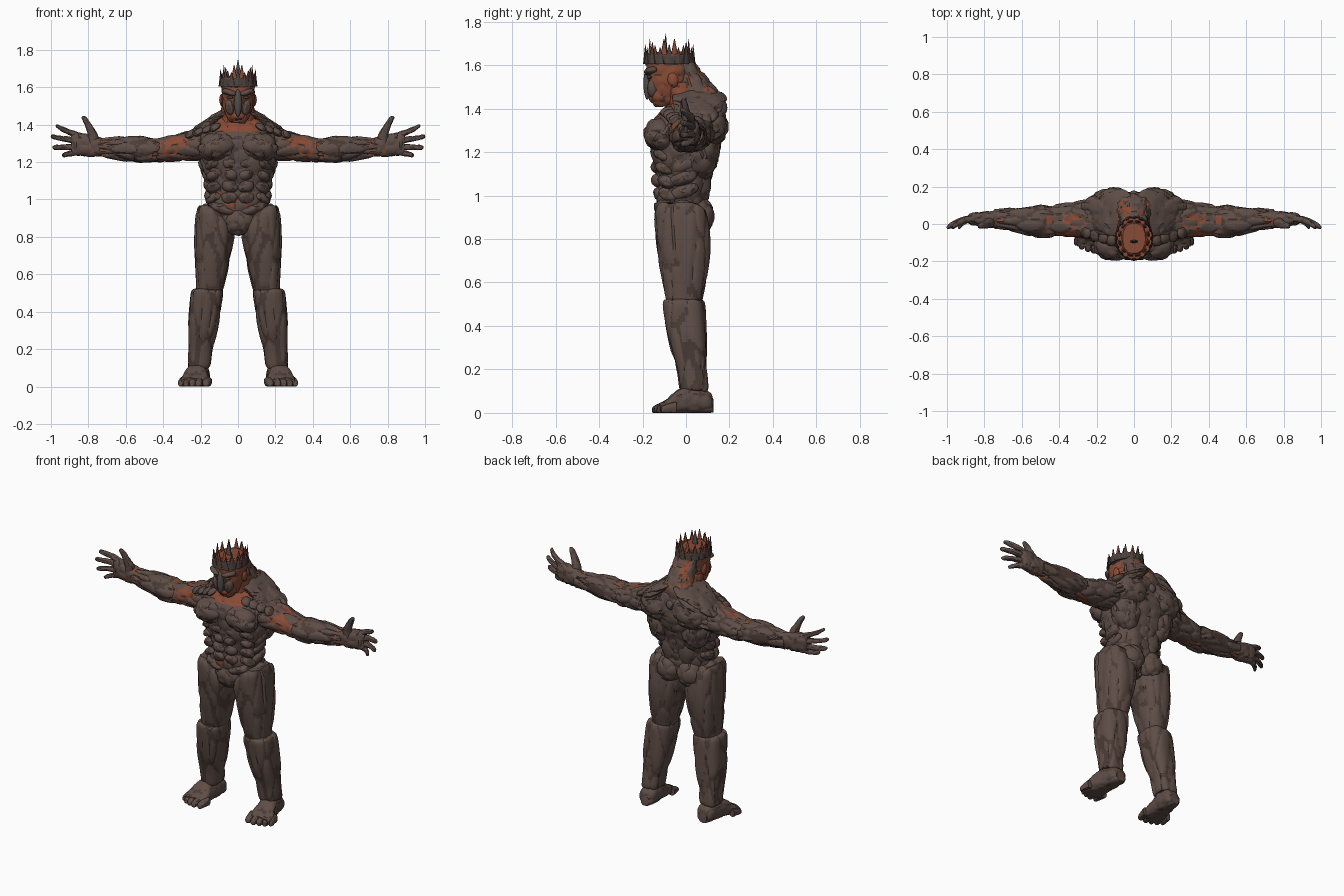
import bpy, bmesh, math
from mathutils import Vector, Matrix, Euler, noise


def material(name, rgb):
    m = bpy.data.materials.new(name)
    m.diffuse_color = (*rgb, 1)
    return m


BARK, CREVICE, EMBER, IRON, CROWN = range(5)
MATS = [material("bark", (.112, .074, .062)), material("crevice", (.07, .044, .036)),
        material("ember_clay", (.25, .07, .036)), material("iron", (.085, .075, .073)),
        material("crown_wood", (.07, .052, .046))]


def bark(c, k):
    return CREVICE if k > .72 else BARK


def ember(c, k):
    return CREVICE if k > .75 else EMBER


def finish(bm, name, freq=(14, 14, 14), amp=.01, paint=bark, mirror=True):
    """Break the surface into bark plates, paint it and make the object."""
    bmesh.ops.recalc_face_normals(bm, faces=bm.faces)
    bm.normal_update()
    bm.verts.index_update()
    crack = []
    for v in bm.verts:
        p = Vector(a * f for a, f in zip(v.co, freq))
        d, pts = noise.voronoi(p)
        k = max(0, 1 - (d[1] - d[0]) / .28)
        h = (math.sin(pts[0].dot(Vector((12.99, 78.23, 37.72)))) * 437.58) % 1
        v.co += v.normal * amp * (h * .7 - k * .8)
        v.co.z = max(v.co.z, 0)
        crack.append(k)
    bm.normal_update()
    for f in bm.faces:
        k = sum(crack[v.index] for v in f.verts) / len(f.verts)
        f.material_index = paint(f.calc_center_median(), k)
        f.smooth = True
    for e in bm.edges:
        e.smooth = e.calc_face_angle(0) < .5
    me = bpy.data.meshes.new(name)
    bm.to_mesh(me)
    bm.free()
    for m in MATS:
        me.materials.append(m)
    ob = bpy.data.objects.new(name, me)
    bpy.context.collection.objects.link(ob)
    if mirror:
        mod = ob.modifiers.new("mirror", 'MIRROR')
        mod.use_mirror_merge = False
    return ob


def loft(name, axis, rings, n=24, m=16, power=2.4, **kw):
    """Skin through rings (t, u, v, ru, rv) placed along an axis."""
    order = {'x': (0, 1, 2), 'y': (1, 0, 2), 'z': (2, 0, 1)}[axis]
    pts = [Vector(r) for r in rings]
    bm = bmesh.new()
    prev = first = None
    for i in range(m + 1):
        s = i / m * (len(pts) - 1)
        j = min(int(s), len(pts) - 2)
        t = s - j
        b, c = pts[j], pts[j + 1]
        a = pts[j - 1] if j else b
        d = pts[j + 2] if j + 2 < len(pts) else c
        r = .5 * (2 * b + (c - a) * t + (2 * a - 5 * b + 4 * c - d) * t * t + (3 * b - a - 3 * c + d) * t ** 3)
        ring = []
        for q in range(n):
            w = math.tau * q / n
            cu, sv = math.cos(w), math.sin(w)
            co = [0, 0, 0]
            co[order[0]] = r[0]
            co[order[1]] = r[1] + r[3] * math.copysign(abs(cu) ** (2 / power), cu)
            co[order[2]] = r[2] + r[4] * math.copysign(abs(sv) ** (2 / power), sv)
            ring.append(bm.verts.new(co))
        if prev:
            for q in range(n):
                bm.faces.new((prev[q], prev[q - 1], ring[q - 1], ring[q]))
        first = first or ring
        prev = ring
    bm.faces.new(first)
    bm.faces.new(prev)
    return finish(bm, name, **kw)


def blob(name, loc, radii, rot=(0, 0, 0), sub=3, **kw):
    """Muscle or plate: a stretched, turned sphere (rotation in degrees)."""
    bm = bmesh.new()
    mx = Matrix.LocRotScale(Vector(loc), Euler([math.radians(a) for a in rot]), Vector(radii))
    bmesh.ops.create_icosphere(bm, subdivisions=sub, radius=1, matrix=mx)
    return finish(bm, name, **kw)


# torso core, with a glowing collar
loft("torso", 'z', [(.83, 0, -.01, .03, .05), (.9, 0, -.015, .13, .1), (.97, 0, -.02, .16, .115),
                    (1.05, 0, -.01, .16, .12), (1.15, 0, -.01, .185, .14), (1.25, 0, 0, .2, .165),
                    (1.33, 0, .005, .21, .165), (1.4, 0, .03, .17, .13), (1.45, 0, .045, .1, .09)],
     n=96, m=60, mirror=False,
     paint=lambda c, k: EMBER if (c.z > 1.36 and c.y < .02 and abs(c.x) < .12)
     or (k > .5 and c.y < -.08 and c.z < 1.05) else bark(c, k))

# chest, belly, flanks and hips
blob("chest_muscle", (.1, -.105, 1.285), (.115, .088, .08), (0, 8, -12), 4, amp=.012)
for i in range(4):
    z = 1.195 - .062 * i
    blob("belly_muscle", (.042, -.128 + .004 * i, z), (.043, .036, .034), (0, -8, 10), amp=.008)
    blob("rib_plate", (.125, -.095 + .006 * i, z - .005), (.05, .05, .028), (0, 25, 35), amp=.008)
    blob("flank_plate", (.162 - .006 * i, -.01, z + .01), (.035, .07, .036), (20, 10, 0), amp=.008)
blob("pelvis_plate", (0, -.085, .885), (.09, .062, .08), mirror=False, sub=4, amp=.008)
blob("belt_plate", (.085, -.085, .955), (.085, .06, .03), (0, -18, 25))
blob("buttock", (.072, .055, .905), (.078, .073, .085), sub=4, amp=.008)

# back muscles and spine
blob("side_back_muscle", (.125, .07, 1.2), (.085, .085, .13), (0, 12, 0), 4, amp=.012)
blob("shoulder_blade", (.11, .11, 1.32), (.125, .08, .1), (0, 15, 0), 4, amp=.012)
blob("lower_back_muscle", (.06, .065, 1.06), (.065, .05, .1), amp=.01)
for i in range(6):
    blob("spine_plate", (0, .15 - .013 * i, 1.36 - .062 * i), (.03, .03, .036), mirror=False, sub=2, amp=.004)

# overlapping shoulder mantle
for i in range(6):
    blob("mantle_plate", (.085 + .024 * i, .06 - .003 * i, 1.448 - .016 * i),
         (.09, .13 - .006 * i, .026), (0, 26 + i, 8 - 4 * i), 4 if i > 2 else 3, amp=.01, freq=(10, 16, 16))
for i in range(4):
    blob("mantle_fringe", (.12 + .045 * i, -.085 + .012 * i, 1.385 - .012 * i),
         (.032, .035, .02), (25, 25, 20), 2, amp=.005)
    blob("back_fold", (.13 + .02 * i, .12 - .008 * i, 1.41 - .035 * i),
         (.11, .07, .022), (-20, 28, -12), amp=.006)

# neck, mane and head
loft("neck", 'z', [(1.35, 0, -.02, .12, .105), (1.42, 0, -.005, .095, .08), (1.52, 0, -.035, .085, .07)],
     n=40, m=14, mirror=False, amp=.007, freq=(20, 20, 20), paint=ember)
loft("mane", 'z', [(1.39, 0, .05, .15, .11), (1.46, 0, .057, .1, .102), (1.5, 0, .042, .082, .086),
                   (1.55, 0, .022, .074, .066), (1.61, 0, -.012, .068, .052)],
     n=48, m=24, mirror=False, freq=(24, 24, 9),
     paint=lambda c, k: EMBER if k > .55 and c.z > 1.42 else BARK)
loft("head", 'z', [(1.41, 0, -.1, .035, .04), (1.44, 0, -.095, .06, .07), (1.5, 0, -.085, .08, .09),
                   (1.56, 0, -.08, .086, .1), (1.62, 0, -.076, .085, .103), (1.66, 0, -.076, .06, .08)],
     n=48, m=30, mirror=False, amp=.006, freq=(22, 22, 22),
     paint=lambda c, k: BARK if c.y > -.02 and c.z < 1.6 else ember(c, k))
blob("chin", (0, -.142, 1.447), (.042, .03, .028), mirror=False, amp=.004, paint=ember)
blob("nose_guard", (0, -.178, 1.515), (.02, .018, .075), mirror=False, amp=.002, paint=lambda c, k: IRON)
blob("brow", (.045, -.158, 1.572), (.046, .032, .017), (0, -14, 25), amp=.003)
blob("eye", (.042, -.166, 1.545), (.02, .012, .009), (0, 0, 20), 2, amp=0, paint=lambda c, k: CREVICE)
blob("face_mask", (.04, -.15, 1.495), (.026, .03, .045), (0, 8, 20), amp=.004)
blob("ear", (.086, -.06, 1.53), (.014, .025, .035), (10, 0, 0), 2, amp=.003, paint=ember)

# crown: band, outer thorns and taller inner thorns
loft("crown_band", 'z', [(1.6, 0, -.077, .09, .108), (1.625, 0, -.077, .097, .114), (1.65, 0, -.077, .095, .112)],
     n=48, m=6, power=2, mirror=False, amp=.006, freq=(22, 22, 10),
     paint=lambda c, k: EMBER if c.z > 1.645 else CROWN)


def thorns(name, count, scale, z0, tops, width, paint, phase=0):
    bm = bmesh.new()
    for i in range(count):
        a = math.tau * (i + phase) / count
        h = tops[i % len(tops)] - z0
        mx = (Matrix.Translation((.093 * scale * math.sin(a), -.077 - .11 * scale * math.cos(a), z0 + h / 2))
              @ Matrix.Rotation(a, 4, 'Z') @ Matrix.Diagonal((1, .45, 1, 1)))
        bmesh.ops.create_cone(bm, cap_ends=True, segments=6, radius1=width, radius2=.002, depth=h, matrix=mx)
    finish(bm, name, amp=0, mirror=False, paint=paint)


thorns("outer_thorns", 16, 1.0, 1.605, [1.695, 1.675, 1.705, 1.68], .024, lambda c, k: CROWN)
thorns("inner_thorns", 12, .84, 1.63, [1.72, 1.69, 1.71], .022, lambda c, k: EMBER, .5)
thorns("crest_thorn", 1, .15, 1.62, [1.745], .03, lambda c, k: IRON)


# arms with glowing seams at the armpit, elbow and wrist
def arm_paint(c, k):
    hot = .24 < c.x < .47 or .7 < c.x < .8
    return EMBER if hot and k > .6 and c.y < .05 else bark(c, k)


loft("upper_arm", 'x', [(.13, .03, 1.3, .1, .08), (.22, .025, 1.29, .105, .08), (.32, .022, 1.28, .095, .073),
                        (.41, .018, 1.264, .085, .062), (.47, .016, 1.265, .075, .055)],
     n=56, m=44, power=2.1, freq=(9, 17, 17), paint=arm_paint)
loft("forearm", 'x', [(.41, .016, 1.265, .065, .05), (.45, .015, 1.265, .084, .064), (.53, .016, 1.268, .085, .07),
                      (.62, .022, 1.274, .068, .062), (.7, .026, 1.278, .054, .051), (.745, .026, 1.28, .05, .05)],
     n=56, m=44, power=2.1, freq=(7, 20, 20), paint=arm_paint)
loft("palm", 'x', [(.73, .025, 1.28, .045, .048), (.77, .025, 1.285, .043, .055), (.82, .027, 1.292, .038, .062),
                   (.87, .027, 1.296, .03, .06), (.89, .024, 1.297, .018, .05)],
     n=36, m=20, amp=.007, freq=(18, 18, 18), paint=arm_paint)
for zb, tx, tz in [(1.338, .975, 1.392), (1.311, 1.0, 1.335), (1.282, .992, 1.278), (1.255, .94, 1.238)]:
    dx, dz = tx - .85, tz - zb
    loft("finger", 'x', [(.85, .027, zb, .019, .018), (.85 + dx * .4, .022, zb + dz * .4, .018, .016),
                         (.85 + dx * .75, .003, zb + dz * .75, .016, .014), (tx - .008, -.014, tz, .012, .011),
                         (tx, -.018, tz, .004, .004)], n=12, m=14, amp=.003, freq=(25, 25, 25))
loft("thumb", 'z', [(1.3, .775, .015, .03, .03), (1.35, .777, .005, .026, .025), (1.4, .8, -.005, .019, .019),
                    (1.435, .82, -.012, .014, .013), (1.445, .824, -.014, .005, .005)],
     n=14, m=16, amp=.003, freq=(25, 25, 25))

# legs: long vertical bark panels
loft("thigh", 'z', [(.965, .165, -.035, .04, .085), (.93, .152, -.025, .068, .115), (.85, .127, -.018, .1, .125),
                    (.75, .13, -.012, .1, .122), (.65, .138, -.01, .088, .108), (.53, .15, -.01, .07, .084),
                    (.47, .158, -.01, .06, .07)], n=64, m=46, power=2.6, amp=.008, freq=(15, 15, 3.5))
blob("hip_plate", (.165, -.02, .91), (.045, .1, .065), (0, 6, 0), amp=.008, freq=(15, 15, 5))
loft("shin", 'z', [(.52, .163, -.01, .068, .08), (.5, .165, -.01, .083, .094), (.4, .176, 0, .083, .09),
                   (.3, .188, .012, .078, .082), (.2, .2, .027, .066, .068), (.12, .208, .035, .062, .064),
                   (.1, .21, .035, .055, .058)], n=64, m=46, power=2.8, amp=.008, freq=(15, 15, 3.5))

# feet and toes
loft("foot", 'y', [(.125, .205, .035, .03, .03), (.1, .206, .052, .05, .05), (.03, .212, .06, .06, .062),
                   (-.03, .222, .052, .064, .056), (-.09, .234, .03, .074, .034), (-.12, .238, .022, .068, .022)],
     n=40, m=28, amp=.006, freq=(16, 16, 16))
for i, (x, tip) in enumerate([(.168, -.152), (.208, -.157), (.243, -.148), (.276, -.135), (.304, -.115)]):
    r = .022 - .0015 * i
    loft("toe", 'y', [(tip + .07, x - .008, .026, r, .026), (tip + .03, x, .021, r, .021),
                      (tip + .006, x + .003, .015, r * .8, .015), (tip, x + .004, .01, r * .3, .006)],
         n=12, m=10, amp=.002, freq=(25, 25, 25))
